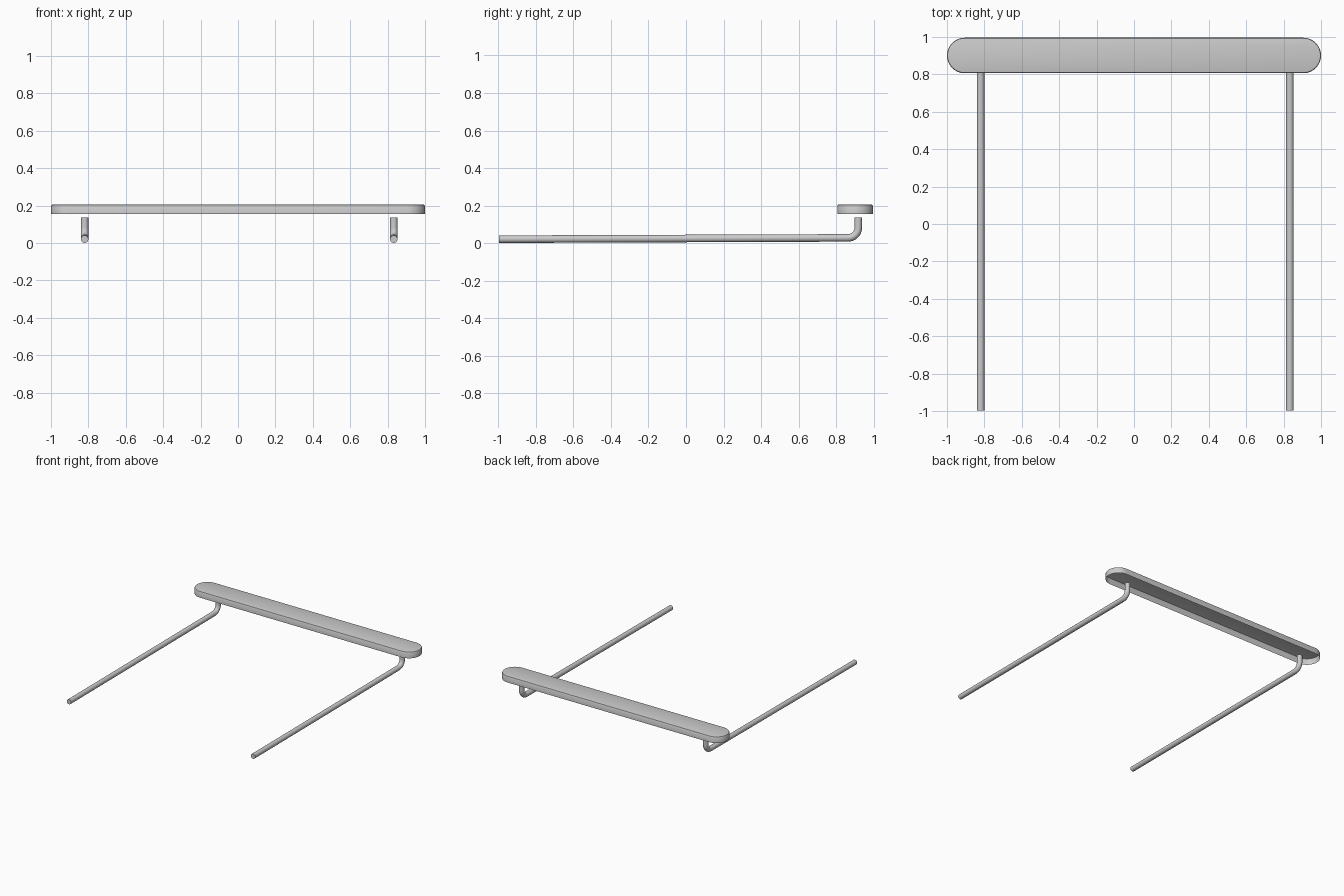
import bpy, bmesh, math
from mathutils import Vector

if "Cube" in bpy.data.objects:
    bpy.data.objects.remove(bpy.data.objects["Cube"])


def finish(name, bm):
    mesh = bpy.data.meshes.new(name)
    bm.normal_update()
    bm.to_mesh(mesh)
    bm.free()
    obj = bpy.data.objects.new(name, mesh)
    bpy.context.collection.objects.link(obj)
    bpy.ops.object.select_all(action='DESELECT')
    obj.select_set(True)
    bpy.context.view_layer.objects.active = obj
    bpy.ops.object.shade_smooth_by_angle(angle=math.radians(35))
    return obj


def bridge(bm, a, b):
    for i in range(len(a)):
        j = (i + 1) % len(a)
        bm.faces.new((a[i], a[j], b[j], b[i]))


def stadium(bm, half, cy, r, z, n=16):
    pts = []
    for side in (1, -1):
        for i in range(n + 1):
            a = math.pi * i / n - math.pi / 2
            pts.append((side * (half + r * math.cos(a)), cy + side * r * math.sin(a), z))
    return [bm.verts.new(p) for p in pts]


# Rounded bar: hollow shell, open underneath, with a softened top edge
R = 0.095
bm = bmesh.new()
rings = [stadium(bm, 1 - R, 0.901, R - inset, z)
         for inset, z in ((0, 0.155), (0, 0.199), (0.003, 0.204), (0.01, 0.206))]
for lower, upper in zip(rings, rings[1:]):
    bridge(bm, lower, upper)
bm.faces.new(rings[-1])
finish("top_bar", bm)


# Bent rods: long horizontal run, then a rounded elbow turning upwards
def rod(name, x, r=0.02, sides=20, steps=8):
    bend, y_up, z0, z1 = 0.055, 0.918, 0.021, 0.028
    path = [((-0.996, z0), 0.0)]
    for i in range(steps + 1):
        a = math.pi / 2 * i / steps
        path.append(((y_up - bend + bend * math.sin(a), z1 + bend * (1 - math.cos(a))), a))
    path.append(((y_up, 0.137), math.pi / 2))
    bm = bmesh.new()
    loops = []
    for (y, z), a in path:
        up = Vector((0, -math.sin(a), math.cos(a)))
        loops.append([bm.verts.new(Vector((x, y, z))
                      + r * (math.cos(t) * Vector((1, 0, 0)) + math.sin(t) * up))
                      for t in (2 * math.pi * k / sides for k in range(sides))])
    for a, b in zip(loops, loops[1:]):
        bridge(bm, a, b)
    bm.faces.new(loops[0])
    bm.faces.new(loops[-1])
    bmesh.ops.recalc_face_normals(bm, faces=bm.faces)
    finish(name, bm)


rod("left_rod", -0.82)
rod("right_rod", 0.833)
